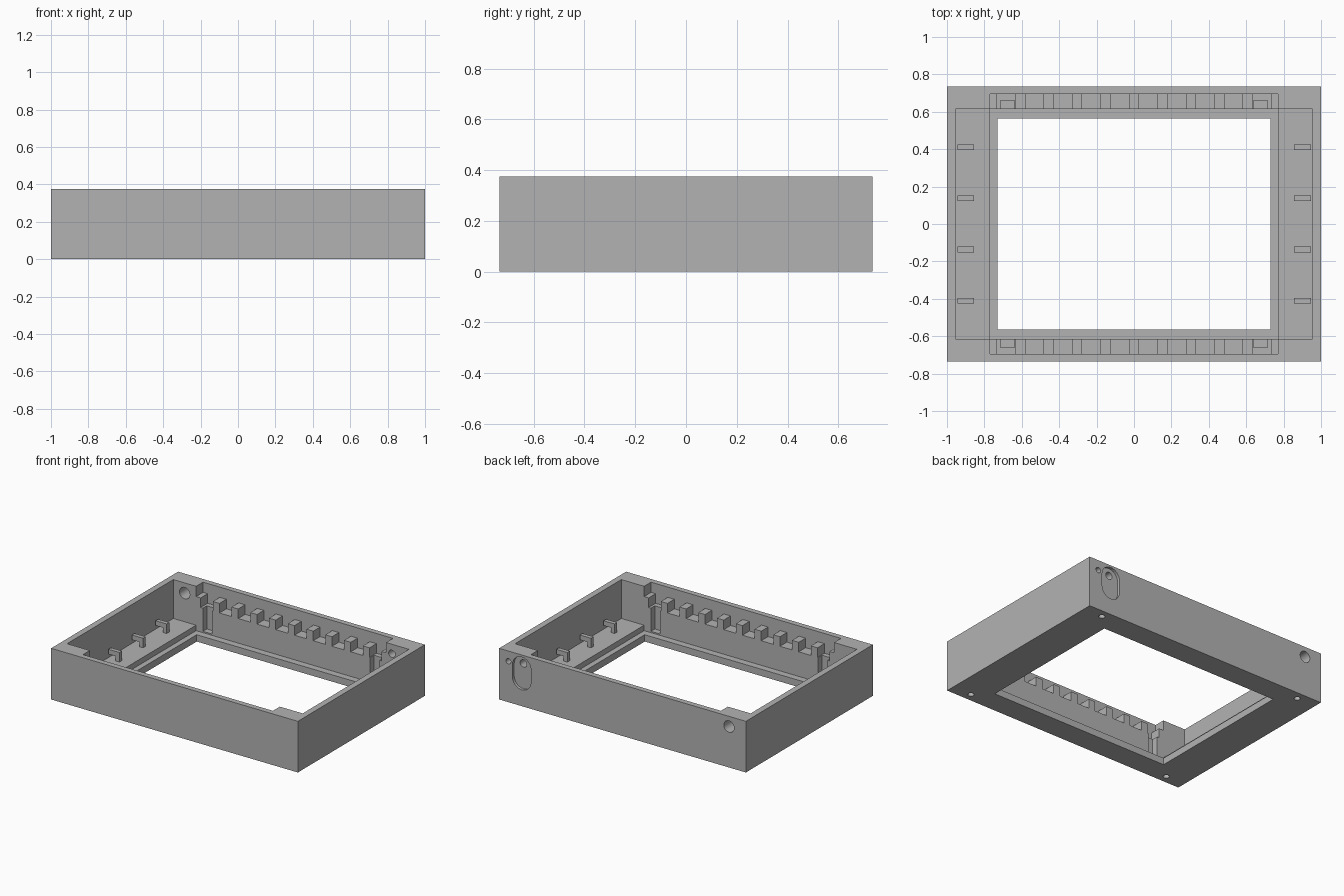
import bpy, bmesh, math
from mathutils import Vector

if "Cube" in bpy.data.objects:
    bpy.data.objects.remove(bpy.data.objects["Cube"])

gray = bpy.data.materials.new("plain_gray")
gray.diffuse_color = (0.45, 0.45, 0.45, 1)
gray.use_nodes = True
gray.node_tree.nodes["Principled BSDF"].inputs["Base Color"].default_value = gray.diffuse_color


def prism(name, pts, direction):
    """Extrude a planar loop of 3D points along a direction."""
    bm = bmesh.new()
    face = bm.faces.new([bm.verts.new(p) for p in pts])
    ext = bmesh.ops.extrude_face_region(bm, geom=[face])
    verts = [v for v in ext["geom"] if isinstance(v, bmesh.types.BMVert)]
    bmesh.ops.translate(bm, verts=verts, vec=Vector(direction))
    bmesh.ops.recalc_face_normals(bm, faces=bm.faces)
    mesh = bpy.data.meshes.new(name)
    bm.to_mesh(mesh)
    bm.free()
    mesh.materials.append(gray)
    ob = bpy.data.objects.new(name, mesh)
    bpy.context.collection.objects.link(ob)
    return ob


def box(name, x0, x1, y0, y1, z0, z1):
    return prism(name, [(x0, y0, z0), (x1, y0, z0), (x1, y1, z0), (x0, y1, z0)],
                 (0, 0, z1 - z0))


def cut(target, cutter):
    mod = target.modifiers.new("cut", 'BOOLEAN')
    mod.operation = 'DIFFERENCE'
    mod.solver = 'EXACT'
    mod.object = cutter
    bpy.context.view_layer.objects.active = target
    bpy.ops.object.modifier_apply(modifier=mod.name)
    bpy.data.objects.remove(cutter)


def stadium(x, z_low, z_high, r, y, n=12):
    """Rounded upright slot outline in the xz plane; a circle if z_low == z_high."""
    pts = []
    for zc, start in ((z_high, 0), (z_low, math.pi)):
        for i in range(n + (z_low != z_high)):
            a = start + math.pi * i / n
            pts.append((x + r * math.cos(a), y, zc + r * math.sin(a)))
    return pts


# Outer frame block
frame = box("frame", -1, 1, -0.735, 0.735, 0, 0.375)

# Wide cavity, lower central floor and window
cut(frame, box("cavity", -0.955, 0.955, -0.615, 0.615, 0.09, 0.5))
cut(frame, box("floor_pocket", -0.77, 0.77, -0.615, 0.615, 0.05, 0.45))
cut(frame, box("window", -0.73, 0.73, -0.565, 0.565, -0.1, 0.4))

# Recess above the combs, then the gaps between the teeth
cut(frame, box("upper_pocket", -0.77, 0.77, -0.695, 0.695, 0.30, 0.48))
PITCH, TOOTH = 0.152, 0.054
for k in range(-5, 5):
    cut(frame, box("tooth_gap", k * PITCH + TOOTH / 2, (k + 1) * PITCH - TOOTH / 2,
                   -0.695, 0.695, 0.23, 0.33))

# Upright slots near the ends of both combs
for s in (-1, 1):
    cut(frame, box("clip_slot", s * 0.6775 - 0.0375, s * 0.6775 + 0.0375,
                   -0.66, 0.66, 0.06, 0.26))

# Back wall: cable hole, rounded recess with hole, small blind hole
cut(frame, prism("cable_hole", stadium(-0.863, 0.30, 0.30, 0.042, 0.5), (0, 0.4, 0)))
cut(frame, prism("switch_recess", stadium(0.817, 0.195, 0.285, 0.075, 0.715), (0, 0.1, 0)))
cut(frame, prism("switch_hole", stadium(0.817, 0.305, 0.305, 0.027, 0.5), (0, 0.4, 0)))
cut(frame, prism("pin_hole", stadium(0.925, 0.30, 0.30, 0.02, 0.68), (0, 0.1, 0)))

# Screw holes in the underside
for sx in (-1, 1):
    for sy in (-1, 1):
        ring = [(sx * 0.845 + 0.021 * math.cos(i * math.pi / 10),
                 sy * 0.675 + 0.021 * math.sin(i * math.pi / 10), -0.05) for i in range(20)]
        cut(frame, prism("screw_hole", ring, (0, 0, 0.15)))

# Smooth the round holes, keep the corners sharp
bpy.ops.object.select_all(action='DESELECT')
frame.select_set(True)
bpy.context.view_layer.objects.active = frame
bpy.ops.object.shade_smooth_by_angle(angle=math.radians(30))

# Cable hooks on the side ledges: inner leg with an arm pointing outward
PROFILE = [(0.855, 0.085), (0.855, 0.16), (0.945, 0.16), (0.945, 0.125),
           (0.885, 0.125), (0.885, 0.085)]
for side, s in (("left", -1), ("right", 1)):
    for i in range(4):
        y = -0.41 + i * 0.2735
        prism(f"{side}_hook_{i + 1}", [(s * x, y - 0.015, z) for x, z in PROFILE], (0, 0.03, 0))
